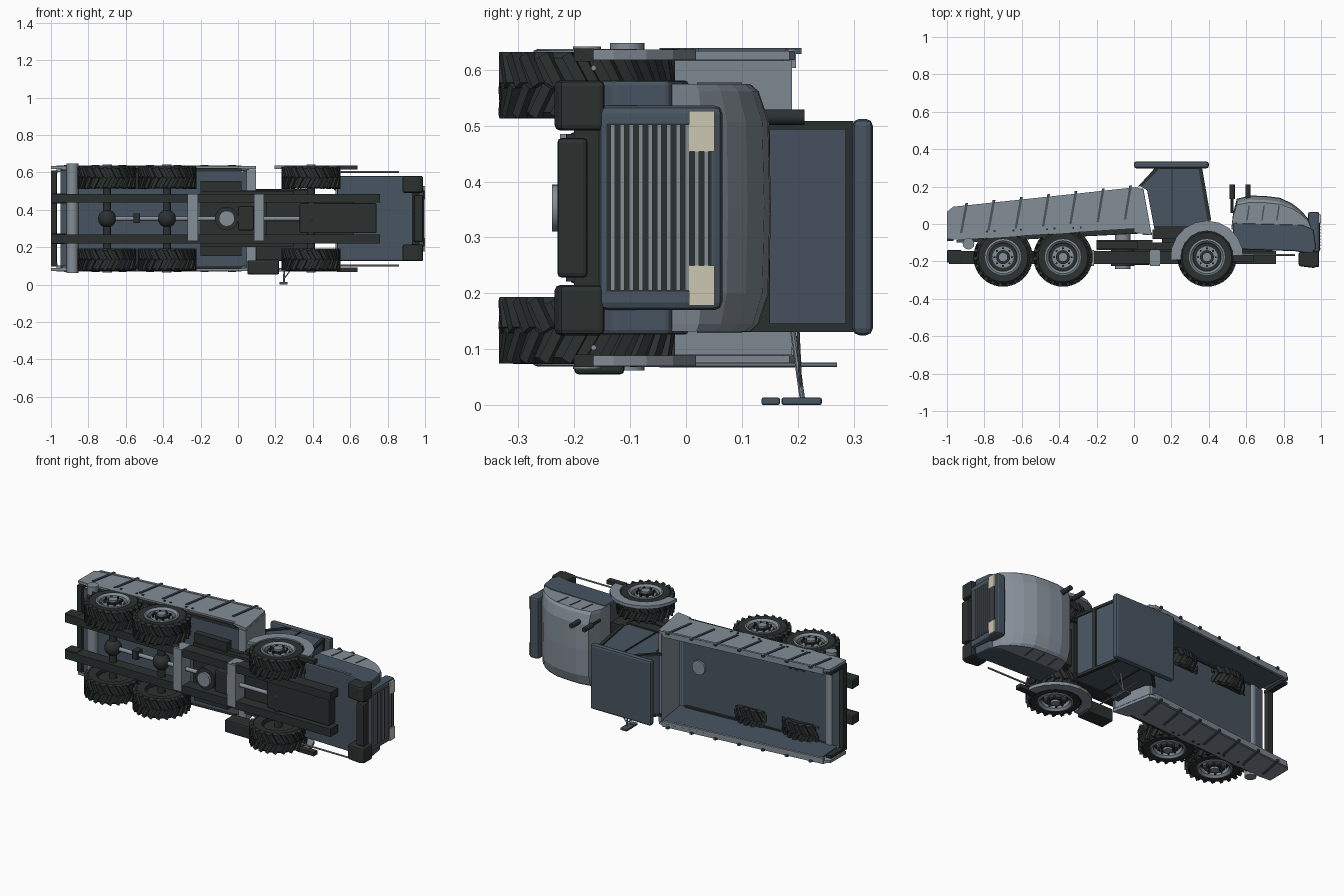
import bpy, bmesh, math
from mathutils import Vector, Matrix

if "Cube" in bpy.data.objects:
    bpy.data.objects.remove(bpy.data.objects["Cube"])

MID = 0.353  # centre plane of the truck, which lies on its side (its up is +y)


def colour(name, rgb):
    m = bpy.data.materials.new(name)
    m.diffuse_color = (*rgb, 1)
    m.use_nodes = True
    m.node_tree.nodes["Principled BSDF"].inputs["Base Color"].default_value = m.diffuse_color
    return m


GREY = colour("light grey paint", (0.23, 0.27, 0.31))
BLUE = colour("slate blue paint", (0.065, 0.09, 0.12))
DARK = colour("dark chassis", (0.024, 0.031, 0.03))
CREAM = colour("cream lamp", (0.6, 0.57, 0.45))


def finish(name, bm, mat, bevel=0, smooth=False):
    bmesh.ops.recalc_face_normals(bm, faces=bm.faces)
    me = bpy.data.meshes.new(name)
    bm.to_mesh(me)
    bm.free()
    me.materials.append(mat)
    ob = bpy.data.objects.new(name, me)
    bpy.context.collection.objects.link(ob)
    if bevel:
        b = ob.modifiers.new("bevel", 'BEVEL')
        b.width, b.segments, b.limit_method = bevel, 2, 'ANGLE'
    if smooth:
        bpy.context.view_layer.objects.active = ob
        ob.select_set(True)
        bpy.ops.object.shade_smooth_by_angle(angle=math.radians(35))
        ob.select_set(False)
    return ob


def prism(name, pts, z0, z1, mat, bevel=0):
    bm = bmesh.new()
    f = bm.faces.new([bm.verts.new((x, y, z0)) for x, y in pts])
    r = bmesh.ops.extrude_face_region(bm, geom=[f])
    bmesh.ops.translate(bm, vec=(0, 0, z1 - z0),
                        verts=[v for v in r["geom"] if isinstance(v, bmesh.types.BMVert)])
    return finish(name, bm, mat, bevel)


def box(name, x0, x1, y0, y1, z0, z1, mat, bevel=0):
    return prism(name, [(x0, y0), (x1, y0), (x1, y1), (x0, y1)], z0, z1, mat, bevel)


def rod(name, a, b, r, mat, n=16):
    a, b = Vector(a), Vector(b)
    bm = bmesh.new()
    rot = (b - a).to_track_quat('Z', 'Y').to_matrix().to_4x4()
    bmesh.ops.create_cone(bm, cap_ends=True, segments=n, radius1=r, radius2=r,
                          depth=(b - a).length, matrix=Matrix.Translation((a + b) / 2) @ rot)
    return finish(name, bm, mat, smooth=True)


def lathe(name, prof, x, y, side, mat, n=32):
    """Revolve closed (radius, offset from centre plane) profile around a z axis."""
    bm = bmesh.new()
    rings = [[bm.verts.new((x + r * math.cos(t), y + r * math.sin(t), MID + side * w)) for r, w in prof]
             for t in (2 * math.pi * i / n for i in range(n))]
    k = len(prof)
    for i in range(n):
        p, q = rings[i], rings[(i + 1) % n]
        for j in range(k):
            bm.faces.new((p[j], p[(j + 1) % k], q[(j + 1) % k], q[j]))
    return finish(name, bm, mat, smooth=True)


def both(fn, name, shape, o0, o1, mat, bevel=0):
    """Make a part on both sides, given offsets from the centre plane."""
    for side, tag in ((1, "left"), (-1, "right")):
        a, b = sorted((MID + side * o0, MID + side * o1))
        fn(f"{name}_{tag}", *shape, a, b, mat, bevel)


def wheel(tag, x, side, y=-0.177):
    lathe("tyre_" + tag, [(.09, .165), (.135, .16), (.144, .17), (.144, .268), (.132, .279), (.092, .275)],
          x, y, side, DARK)
    # staggered slanted tread lugs in two rows
    bm = bmesh.new()
    n = 22
    for i in range(n):
        for row, w in ((0, .191), (1, .247)):
            m = (Matrix.Translation((x, y, MID + side * w))
                 @ Matrix.Rotation(2 * math.pi * (i + row / 2) / n, 4, 'Z')
                 @ Matrix.Translation((.147, 0, 0))
                 @ Matrix.Rotation((0.5 if row else -0.5) * side, 4, 'X')
                 @ Matrix.Diagonal((.02, .019, .062, 1)))
            bmesh.ops.create_cube(bm, size=1, matrix=m)
    finish("tread_" + tag, bm, DARK)
    lathe("rim_" + tag, [(.074, .24), (.094, .24), (.096, .281), (.088, .284), (.076, .272)], x, y, side, GREY)

    def disc(name, r, w0, w1, mat, n=24, dx=0, dy=0):
        rod(name + tag, (x + dx, y + dy, MID + side * w0), (x + dx, y + dy, MID + side * w1), r, mat, n)
    disc("rim_well_", .08, .18, .25, DARK)
    disc("rim_disc_", .06, .24, .268, GREY)
    disc("hub_ring_", .037, .26, .277, DARK)
    disc("hub_", .025, .26, .288, GREY)
    for i in range(8):
        t = i * math.pi / 4
        disc(f"wheel_bolt_{i}_", .006, .26, .284, DARK, 6, .047 * math.cos(t), .047 * math.sin(t))


# wheels, axles and driveline
for i, x in enumerate((-.70, -.38, .39)):
    for side in (1, -1):
        wheel(f"{i}_{'left' if side > 0 else 'right'}", x, side)
    rod(f"axle_{i}", (x, -.177, .12), (x, -.177, .586), .022, DARK)
    bm = bmesh.new()
    bmesh.ops.create_uvsphere(bm, u_segments=16, v_segments=10, radius=.048 if i < 2 else .028,
                              matrix=Matrix.Translation((x, -.177, MID)))
    finish(f"differential_{i}", bm, DARK, smooth=True)
rod("drive_shaft", (-.7, -.177, MID), (.36, -.177, MID), .012, GREY)
box("shaft_joint", -.56, -.525, -.2, -.15, .33, .38, DARK)
box("gearbox", -.0, .085, -.22, -.12, .29, .42, DARK, .008)
lathe("hoist_collar", [(.04, -.07), (.062, -.07), (.062, .07), (.04, .07)], -.06, -.177, 1, DARK).hide_render = True
bpy.data.objects.remove(bpy.data.objects["hoist_collar"])
rod("hoist_collar", (-.06, -.225, MID), (-.06, -.13, MID), .063, DARK, 24)
rod("hoist_cylinder", (-.06, -.24, MID), (-.06, -.03, MID), .042, GREY, 24)

# chassis
both(box, "chassis_rail", (-.99, .76, -.215, -.145), .085, .132, DARK)
both(box, "rear_buffer", (-1, -.92, -.207, -.14), .08, .135, DARK, .006)
for i, x in enumerate((-.27, .085)):
    box(f"cross_member_{i}", x, x + .055, -.225, -.14, .233, .485, GREY)
box("engine_pan", .33, .74, -.2, -.12, .275, .435, DARK, .006)
box("engine_block", .15, .62, -.15, -.05, .24, .46, DARK)
box("mid_deck", -.2, .3, -.14, -.1, .2, .5, DARK)
box("fuel_tank", .05, .22, -.2, -.11, .055, .13, DARK, .008)
both(box, "side_step", (-.2, .02, -.13, -.09), .13, .2, DARK)
both(box, "mud_flap", (.53, .64, -.2, -.165), .262, .285, DARK)
both(box, "bed_skirt", (-.2, .1, -.115, -.085), .1, .15, DARK)
for s in (1, -1):
    rod(f"guide_rod_{s}", (.52, -.165, MID + s * .25), (.86, -.165, MID + s * .25), .005, GREY, 8)

# dump bed
floor = [(-.95, -.1), (.06, -.05), (.06, -.035), (-.95, -.085)]
box_floor = prism("bed_floor", floor, .1, .606, BLUE)
wall = [(-1, -.08), (-.93, -.085), (0, -.025), (0, -.045), (.095, -.06), (.05, .185), (.01, .197), (-.97, .09), (-1, .065)]
both(prism, "bed_wall", (wall,), .264, .28, GREY)
liner = [(-.94, -.085), (.06, -.03), (.03, .175), (-.95, .075)]
both(prism, "bed_liner", (liner,), .254, .264, BLUE)
both(prism, "bed_top_rim", ([(-.97, .078), (.02, .182), (.02, .197), (-.97, .092)],), .25, .284, GREY)
both(prism, "bed_lower_strip", ([(-.9, -.1), (.02, -.05), (.02, -.02), (-.9, -.082)],), .245, .27, DARK)
prism("bed_front_wall", [(.075, -.06), (.095, -.06), (.05, .19), (.03, .19)], .09, .616, GREY)
prism("bed_front_corner", [(.045, -.06), (.095, -.06), (.095, -.045), (.045, -.035)], .09, .616, GREY)
for i in range(7):
    x = -.895 + i * .146
    top = .105 + (x + .97) * .107
    low = top - .16 - i * .004
    both(prism, f"bed_rib_{i}", ([(x - .035, low), (x - .023, low), (x + .008, top), (x - .006, top)],), .275, .286, BLUE)
for i in range(8):
    x = (-.79, -.75, -.65, -.61, -.47, -.43, -.33, -.29)[i]
    both(box, f"bed_bolt_{i}", (x, x + .01, -.045 + i * .003, -.035 + i * .003), .278, .284, DARK)
box("tail_bar", -1, -.968, -.09, -.055, .11, .598, DARK, .004)
both(box, "tail_post", (-1, -.965, -.09, .06), .24, .256, DARK)
rod("rear_hinge_tube", (-.885, -.105, .062), (-.885, -.105, .648), .031, GREY, 20)

# cab, set off the centre plane
cab = [(.115, -.06), (.36, -.04), (.385, -.01), (.405, .02), (.357, .31), (.12, .31), (.03, .205), (.07, .18)]
prism("cab_body", cab, .138, .5, BLUE)
box("cab_roof", .0, .4, .298, .334, .125, .512, BLUE, .012)
box("cab_floor", .1, .385, -.08, -.03, .132, .506, DARK)
for z in (.131, .493):
    prism(f"cab_rear_pillar_{z}", [(.02, .2), (.04, .2), (.14, .3), (.115, .3)], z, z + .015, DARK)
    prism(f"cab_front_pillar_{z}", [(.393, .02), (.413, .02), (.364, .3), (.344, .3)], z, z + .015, DARK)
    box(f"door_seam_{z}", .2, .207, -.01, .3, z + .003, z + .012, DARK)
    box(f"cab_sill_{z}", .11, .4, -.03, -.012, z, z + .015, DARK)
prism("windscreen_header", [(.345, .285), (.366, .285), (.362, .3), (.345, .3)], .135, .503, DARK)
prism("windscreen_sill", [(.38, .13), (.393, .13), (.389, .15), (.38, .15)], .135, .503, DARK)

# engine hood: profile lofted across, lower towards the sides
hood = [(.52, -.03), (.53, .06), (.55, .135), (.62, .152), (.7, .15), (.78, .14), (.845, .11), (.89, .075), (.93, .03), (.95, -.03)]
bm = bmesh.new()
rows = []
for z, k in ((.132, .8), (.145, .88), (.2, .98), (.353, 1), (.506, .98), (.561, .88), (.574, .8)):
    rows.append([bm.verts.new((x, -.03 + (y + .03) * k, z)) for x, y in hood])
for p, q in zip(rows, rows[1:]):
    for j in range(len(hood)):
        n = (j + 1) % len(hood)
        bm.faces.new((p[j], p[n], q[n], q[j]))
bm.faces.new(rows[0])
bm.faces.new(rows[-1])
finish("hood", bm, GREY)
prism("hood_lower_body", [(.53, -.135), (.86, -.145), (.95, -.16), (.975, -.13), (.96, -.03), (.9, -.005), (.53, .005)], .126, .581, BLUE, .008)
for i, x in enumerate((.6, .68, .76)):
    both(prism, f"hood_seam_{i}", ([(x, .02), (x + .008, .02), (x + .02, .1), (x + .012, .1)],), .215, .224, BLUE)

# grille with slats and lamps
box("grille_frame", .93, .992, -.156, .065, .17, .536, BLUE, .014)
box("grille_back", .985, .9935, -.142, .046, .203, .504, DARK)
for i in range(11):
    y = -.135 + i * .0167
    box(f"grille_slat_{i}", .988, .998, y, y + .008, .205, .502, GREY)
for i, z in enumerate((.178, .454)):
    box(f"headlamp_{i}", .97, 1, .005, .051, z, z + .072, CREAM)

# bumper
box("bumper_bar", .94, .99, -.23, -.176, .228, .478, DARK, .008)
box("bumper_beam", .93, .97, -.2, -.15, .16, .546, DARK)
both(prism, "bumper_corner", ([(.88, -.225), (.96, -.235), (.99, -.225), (.99, -.145), (.88, -.15)],), .138, .228, DARK, .01)

# front fenders
arch = [math.radians(a) for a in range(-5, 186, 19)]
fender = [(.39 + .195 * math.cos(a), -.177 + .195 * math.sin(a)) for a in arch]
fender += [(.39 + .14 * math.cos(a), -.177 + .14 * math.sin(a)) for a in reversed(arch)]
both(prism, "fender", (fender,), .264, .283, GREY)

# exhaust stacks, mirrors and grab rail
for i, x in enumerate((.525, .61)):
    rod(f"exhaust_{i}", (x, .135, .515), (x, .212, .515), .014, DARK, 12)
    rod(f"exhaust_foot_{i}", (x, .06, .515), (x, .14, .515), .008, DARK, 8)
rod("mirror_arm", (.25, .19, .14), (.245, .208, .012), .005, GREY, 8)
rod("mirror_brace", (.33, .2, .14), (.245, .205, .03), .003, GREY, 8)
box("mirror_large", .222, .265, .171, .243, 0, .014, BLUE, .004)
box("mirror_small", .222, .265, .135, .168, 0, .014, BLUE, .004)
rod("grab_rail", (.2, -.1, .072), (.2, .27, .072), .004, GREY, 8)
